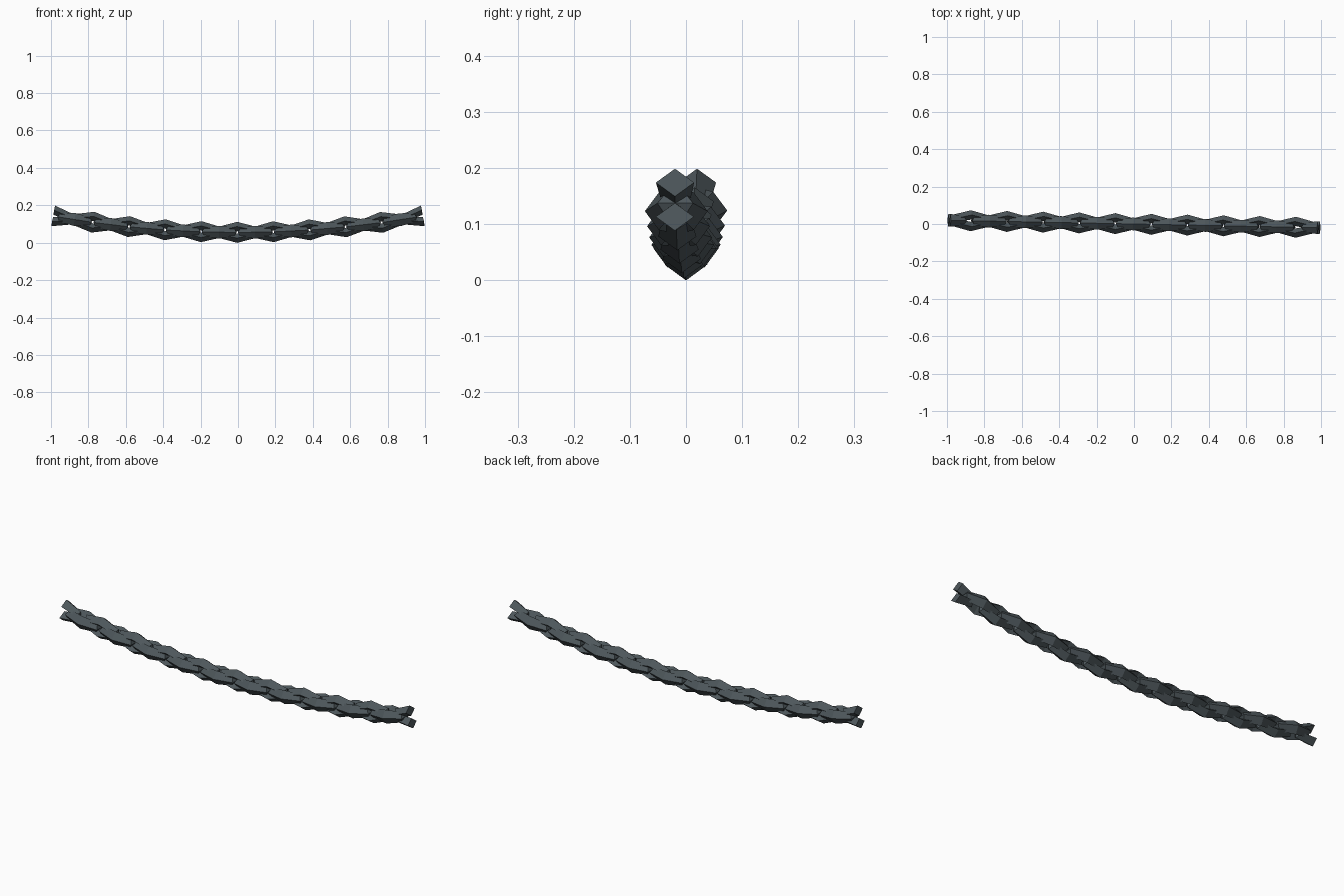
import bpy, bmesh, math
from mathutils import Vector

if "Cube" in bpy.data.objects:
    bpy.data.objects.remove(bpy.data.objects["Cube"])

steel = bpy.data.materials.new("dark slate steel")
steel.diffuse_color = (0.075, 0.095, 0.105, 1)
steel.use_nodes = True
steel.node_tree.nodes["Principled BSDF"].inputs["Base Color"].default_value = steel.diffuse_color

PITCH = 0.193
R = 0.031        # half spread of the two bars at the middle of a link

# sagging centre line of the chain
def centre(x):
    return Vector((x, -0.02 * x, 0.0555 + 0.09 * x * x))

def make_object(name, bm):
    bmesh.ops.recalc_face_normals(bm, faces=bm.faces)
    me = bpy.data.meshes.new(name)
    bm.to_mesh(me)
    bm.free()
    me.materials.append(steel)
    bpy.context.collection.objects.link(bpy.data.objects.new(name, me))

# sweep a four-sided bar along a path in the link plane
# path entries: along, across, outward direction, radial size, side size
def link(name, x, upright, path, closed):
    t = Vector((1, -0.02, 0.18 * x)).normalized()
    side = Vector((0, 0, 1)).cross(t).normalized()
    up = t.cross(side)
    u, v = (up, side) if upright else (side, up)
    c = centre(x)
    bm = bmesh.new()
    rings = []
    for a, b, (na, nb), r, s in path:
        p = c + t * a + u * b
        n = (t * na + u * nb).normalized()
        rings.append([bm.verts.new(q) for q in (p + n * r, p + v * s, p - n * r, p - v * s)])
    count = len(rings)
    for i in range(count if closed else count - 1):
        A, B = rings[i], rings[(i + 1) % count]
        for k in range(4):
            bm.faces.new((A[k], A[(k + 1) % 4], B[(k + 1) % 4], B[k]))
    if not closed:
        bm.faces.new(rings[0])
        bm.faces.new(rings[-1])
    make_object(name, bm)

# pointed link: wide in the middle, pinched at both ends
def half_path(sx, length):
    pts = [(0, R, (0, 1), 0.025, 0.034),
           (sx * length, 0.013, (sx * 0.8, 1), 0.024, 0.026),
           (sx * length, -0.013, (sx * 0.8, -1), 0.024, 0.026),
           (0, -R, (0, -1), 0.025, 0.034)]
    return pts

full = half_path(1, 0.078) + half_path(-1, 0.078)[1:3][::-1]

for i in range(-4, 5):
    link("upright_link", i * PITCH - 0.004, True, full, True)
for i in range(10):
    link("flat_link", (i - 4.5) * PITCH - 0.004, False, full, True)

# open half links at both ends
for sx in (-1, 1):
    link("end_half_link", sx * 0.988, True, half_path(-sx, 0.075), False)
